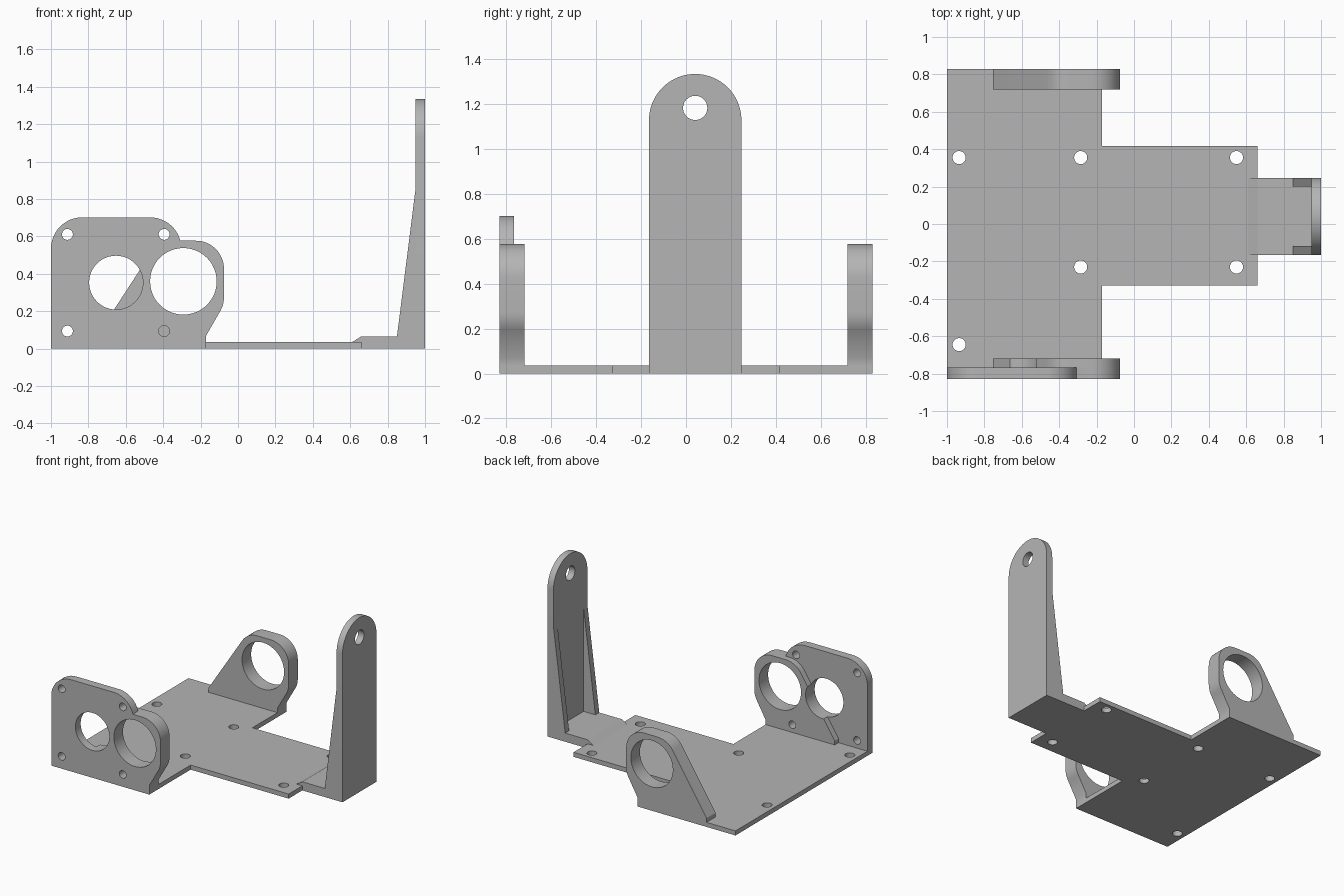
import bpy, bmesh, math

if "Cube" in bpy.data.objects:
    bpy.data.objects.remove(bpy.data.objects["Cube"])

grey = bpy.data.materials.new("matte grey")
grey.diffuse_color = (0.46, 0.46, 0.46, 1)
grey.use_nodes = True
grey.node_tree.nodes["Principled BSDF"].inputs["Base Color"].default_value = grey.diffuse_color

# Map 2D profile coordinates plus a depth to 3D for each extrusion axis
AXES = {
    "x": lambda u, v, d: (d, u, v),
    "y": lambda u, v, d: (u, d, v),
    "z": lambda u, v, d: (u, v, d),
}


def prism(name, profile, axis, d0, d1):
    """Extrude a closed 2D profile along an axis between two depths."""
    bm = bmesh.new()
    place = AXES[axis]
    a = [bm.verts.new(place(u, v, d0)) for u, v in profile]
    b = [bm.verts.new(place(u, v, d1)) for u, v in profile]
    bm.faces.new(a)
    bm.faces.new(b[::-1])
    for i in range(len(a)):
        j = (i + 1) % len(a)
        bm.faces.new((a[i], b[i], b[j], a[j]))
    bmesh.ops.recalc_face_normals(bm, faces=bm.faces)
    mesh = bpy.data.meshes.new(name)
    bm.to_mesh(mesh)
    bm.free()
    mesh.materials.append(grey)
    ob = bpy.data.objects.new(name, mesh)
    bpy.context.collection.objects.link(ob)
    return ob


def arc(cu, cv, r, start, end, n=12):
    """Points on an arc, angles in degrees."""
    angles = [math.radians(start + (end - start) * i / n) for i in range(n + 1)]
    return [(cu + r * math.cos(t), cv + r * math.sin(t)) for t in angles]


def drill(ob, holes, axis, d0, d1):
    """Cut round through holes (u, v, radius) and shade the curved walls."""
    bpy.context.view_layer.objects.active = ob
    for u, v, r in holes:
        cutter = prism("hole_cutter", arc(u, v, r, 0, 360, 48)[:-1], axis, d0, d1)
        cutter.hide_render = True
        mod = ob.modifiers.new("hole", "BOOLEAN")
        mod.operation = "DIFFERENCE"
        mod.solver = "EXACT"
        mod.object = cutter
        bpy.ops.object.modifier_apply(modifier=mod.name)
        bpy.data.objects.remove(cutter)


T = 0.035  # plate thickness

# Base plate with its forward tongue and screw holes
base = prism("base_plate", [
    (-1, -0.83), (-0.17, -0.83), (-0.17, -0.33), (0.66, -0.33),
    (0.66, 0.417), (-0.17, 0.417), (-0.17, 0.83), (-1, 0.83)], "z", 0, T)
drill(base, [(x, y, 0.035) for x, y in (
    (-0.935, 0.355), (-0.285, 0.355), (0.548, 0.355),
    (-0.285, -0.23), (0.548, -0.23), (-0.935, -0.645))], "z", -0.1, 0.1)

# Thick foot under the upright, ramped onto the plate
prism("upright_foot", [(0.61, T), (0.66, T), (0.66, 0), (0.95, 0),
                       (0.95, 0.066), (0.66, 0.066)], "y", -0.165, 0.247)

# Round-topped upright arm with a pivot hole
upright = prism("upright_arm", [(-0.165, 0), (0.247, 0)]
                + arc(0.041, 1.129, 0.206, 0, 180, 32), "x", 0.95, 1)
drill(upright, [(0.041, 1.184, 0.054)], "x", 0.9, 1.1)

# Two tapered gussets behind the arm
for side, y in (("left", -0.165), ("right", 0.2)):
    prism("gusset_" + side, [(0.85, 0.066), (0.95, 0.066), (0.95, 0.86)],
          "y", y, y + 0.047)

# Bearing ear outline: right side, then rounded top and sloped left side
ear_right = ([(-0.17, T), (-0.17, 0.07)]
             + arc(-0.225, 0.275, 0.15, -33.7, 0, 6)
             + arc(-0.225, 0.427, 0.15, 0, 90))
ear_profile = (ear_right + arc(-0.342, 0.427, 0.15, 90, 146.3, 8)
               + [(-0.755, 0.067), (-0.755, T)])
bearing_hole = (-0.292, 0.36, 0.178)

# Rear bearing ear
rear = prism("rear_bearing_ear", ear_profile, "y", 0.72, 0.83)
drill(rear, [bearing_hole], "y", 0.6, 0.9)

# Front bearing ear and the motor plate joined to its face
motor_profile = (ear_right + [(-0.304, 0.577)]
                 + arc(-0.47, 0.535, 0.167, 15, 90)
                 + arc(-0.833, 0.535, 0.167, 90, 180) + [(-1, T)])
front_holes = [bearing_hole, (-0.652, 0.353, 0.144)]
screws = [(x, z, 0.029) for x in (-0.912, -0.395) for z in (0.094, 0.611)]
motor = prism("motor_plate", motor_profile, "y", -0.83, -0.766)
drill(motor, front_holes + screws, "y", -0.9, -0.6)
front = prism("front_bearing_ear", ear_profile, "y", -0.766, -0.72)
drill(front, front_holes + [(-0.395, 0.094, 0.029)], "y", -0.9, -0.6)

# Smooth the curved walls, keep the edges sharp
for ob in bpy.context.collection.objects:
    ob.select_set(True)
bpy.ops.object.shade_smooth_by_angle(angle=math.radians(30))
